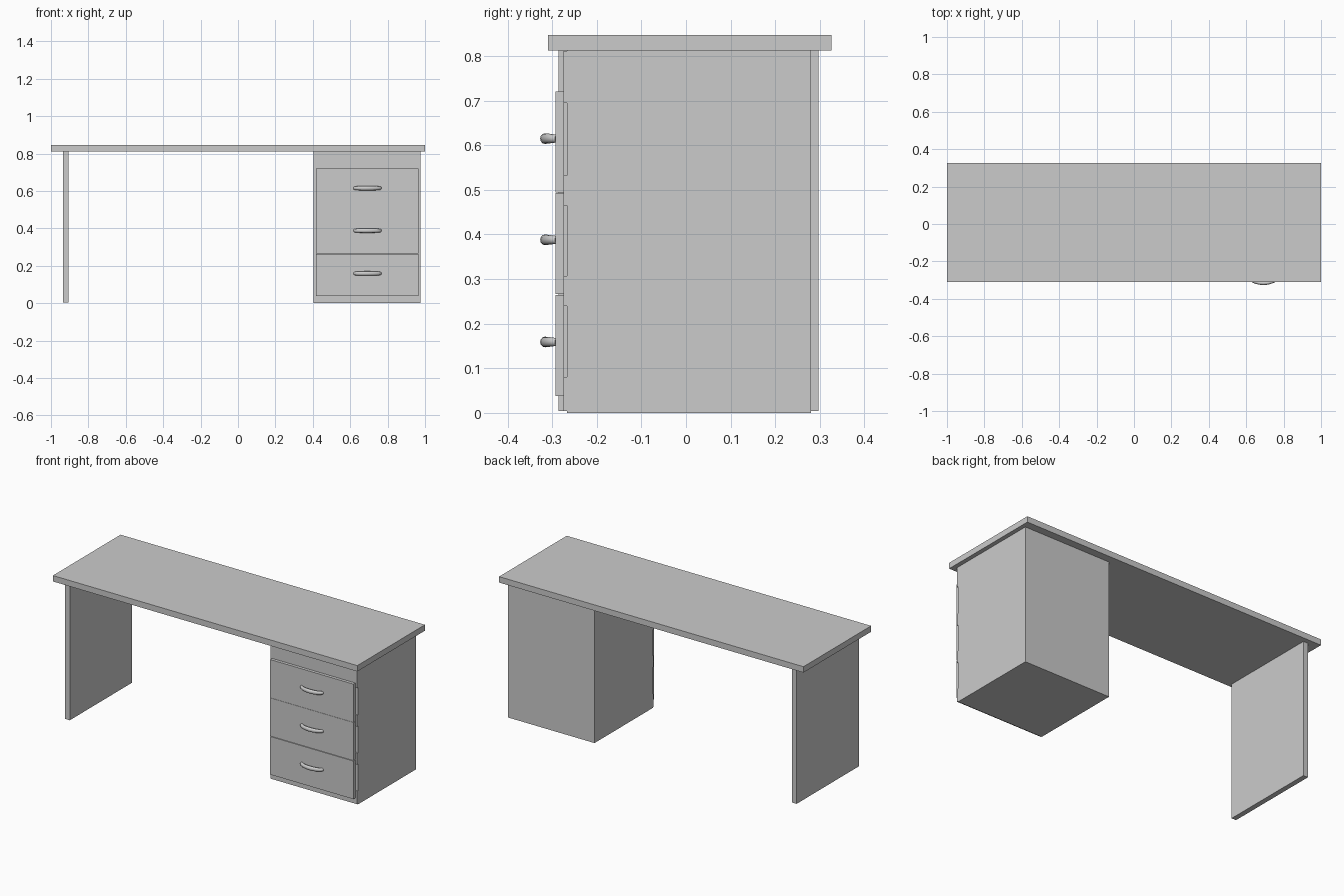
import bpy, bmesh, math
from mathutils import Vector

if "Cube" in bpy.data.objects:
    bpy.data.objects.remove(bpy.data.objects["Cube"])


def box(name, x, y, z):
    bm = bmesh.new()
    bmesh.ops.create_cube(bm, size=1)
    for v in bm.verts:
        v.co = Vector([(r[0] + r[1]) / 2 + c * (r[1] - r[0]) for r, c in zip((x, y, z), v.co)])
    return finish(name, bm)


def finish(name, bm):
    bmesh.ops.recalc_face_normals(bm, faces=bm.faces)
    me = bpy.data.meshes.new(name)
    bm.to_mesh(me)
    bm.free()
    ob = bpy.data.objects.new(name, me)
    bpy.context.collection.objects.link(ob)
    return ob


# Bowed pull: rounded section swept along an arc, thinning at the ends
def handle(name, cx, cz, half=0.075, steps=14, sides=12):
    bm = bmesh.new()
    rings = []
    for i in range(steps + 1):
        a = math.pi * (i / steps - 0.5)
        u = math.sin(a)
        y = -0.289 - 0.027 * max(math.cos(a), 0) ** 1.1
        rz = 0.0085 + 0.0035 * math.cos(a)
        ry = 0.008 + 0.003 * math.cos(a)
        ring = []
        for k in range(sides):
            t = 2 * math.pi * k / sides
            dy, dz = ry * math.cos(t), rz * math.sin(t)
            # the section runs along the arc's normal near the ends
            ring.append(bm.verts.new((cx + u * (half - 0.006) + dy * -u * 0.8,
                                      y + dy * (1 - 0.4 * abs(u)), cz + dz)))
        rings.append(ring)
    for r, s in zip(rings, rings[1:]):
        for k in range(sides):
            n = (k + 1) % sides
            bm.faces.new((r[k], r[n], s[n], s[k]))
    bm.faces.new(rings[0])
    bm.faces.new(rings[-1])
    for f in bm.faces:
        f.smooth = len(f.verts) == 4
    return finish(name, bm)


# Worktop and side panel leg
box("table_top", (-1, 1), (-0.309, 0.326), (0.812, 0.847))
box("panel_leg", (-0.935, -0.905), (-0.286, 0.297), (0.004, 0.812))

# Drawer cabinet with the thin rails on its front
CX0, CX1 = 0.405, 0.975
box("cabinet", (CX0, CX1), (-0.267, 0.28), (0, 0.812))
for i, z in enumerate([(0.004, 0.08), (0.24, 0.307), (0.465, 0.532), (0.695, 0.811)]):
    box(f"front_rail_{i + 1}", (CX0, CX1), (-0.275, -0.266), z)

# Three drawers with their pulls
drawers = [((0.038, 0.264), 0.159), ((0.267, 0.493), 0.388), ((0.494, 0.721), 0.615)]
for i, (z, hz) in enumerate(drawers):
    box(f"drawer_front_{i + 1}", (0.416, 0.964), (-0.293, -0.275), z)
    handle(f"drawer_handle_{i + 1}", 0.692, hz)
